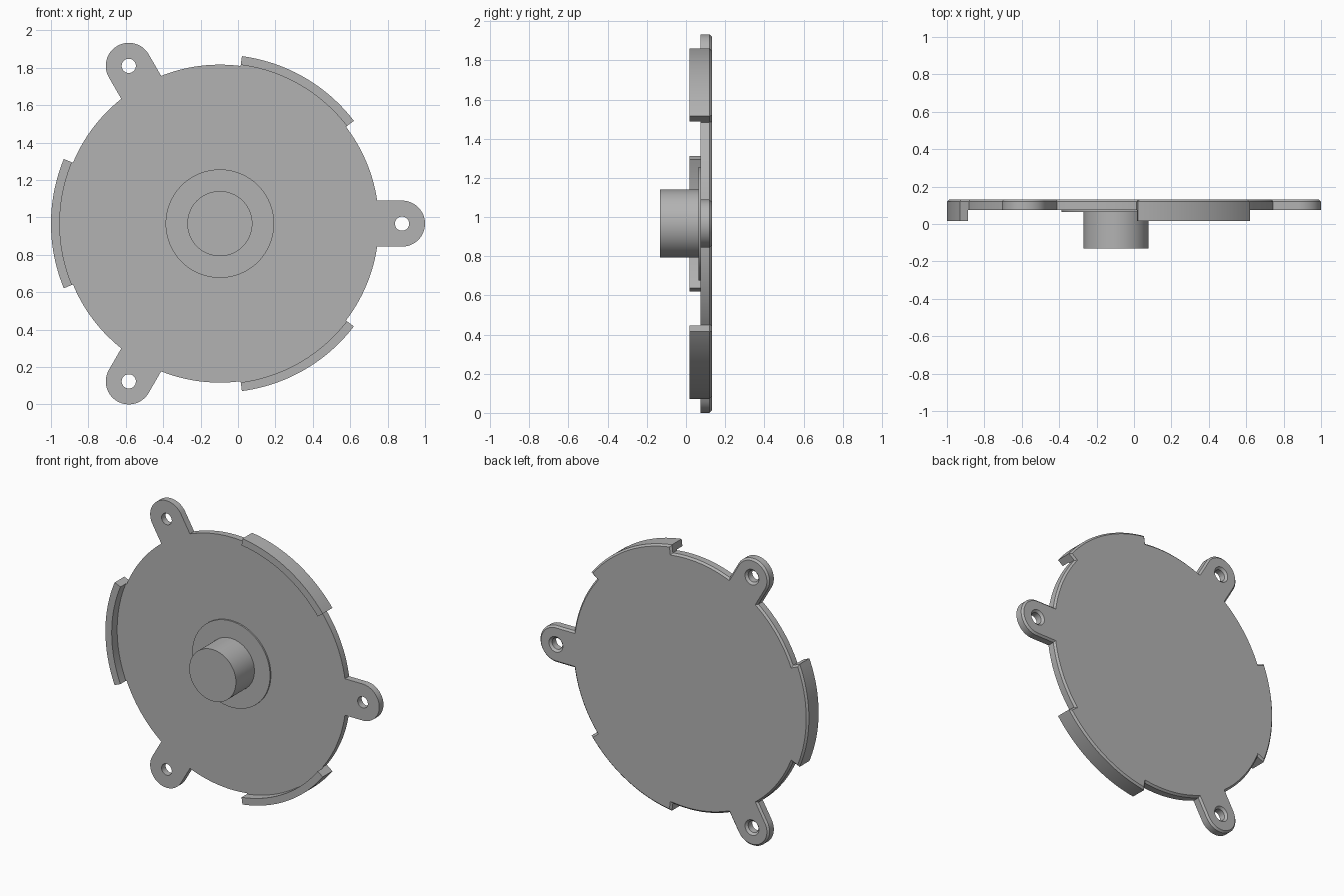
import bpy, bmesh
from math import sin, cos, asin, radians, degrees, pi

cube = bpy.data.objects.get("Cube")
if cube:
    bpy.data.objects.remove(cube)

CX, CZ = -0.097, 0.9665             # disc centre
DISC_R, RIM_R, RIM_IN = 0.85, 0.903, 0.856
EAR_D, EAR_R = 0.974, 0.123         # mounting ears
RIM_HALF = 22.5                     # half angle of each rim segment
BACK, PLATE, RING, RIM, TIP = 0.132, 0.075, 0.065, 0.017, -0.132
CHAMFER = 0.012

grey = bpy.data.materials.new("plain grey")
grey.use_nodes = True
colour = (0.45, 0.45, 0.45, 1)
grey.diffuse_color = colour
grey.node_tree.nodes["Principled BSDF"].inputs["Base Color"].default_value = colour


def arc(r, a, b, n, d=0, turn=0):
    """Arc from a to b degrees, centred at distance d in direction turn."""
    t = radians(turn)
    pts = []
    for i in range(n + 1):
        p = radians(a + (b - a) * i / n + turn)
        pts.append((CX + d * cos(t) + r * cos(p), CZ + d * sin(t) + r * sin(p)))
    return pts


def extrude(name, outline, back, front, chamfer=0):
    """Solid from an x-z outline between two depths, with a chamfered back edge."""
    bm = bmesh.new()
    face = bm.faces.new([bm.verts.new((x, back, z)) for x, z in outline])
    out = bmesh.ops.extrude_face_region(bm, geom=[face], use_keep_orig=True)
    for v in out["geom"]:
        if isinstance(v, bmesh.types.BMVert):
            v.co.y = front
    bmesh.ops.recalc_face_normals(bm, faces=bm.faces)
    if chamfer:
        edges = [e for e in bm.edges if all(abs(v.co.y - back) < 1e-5 for v in e.verts)]
        bmesh.ops.bevel(bm, geom=edges, offset=chamfer, segments=1,
                        affect='EDGES', clamp_overlap=False)
    mesh = bpy.data.meshes.new(name)
    bm.to_mesh(mesh)
    bm.free()
    obj = bpy.data.objects.new(name, mesh)
    bpy.context.collection.objects.link(obj)
    mesh.materials.append(grey)
    return obj


def smooth(obj):
    bpy.ops.object.select_all(action='DESELECT')
    obj.select_set(True)
    bpy.context.view_layer.objects.active = obj
    bpy.ops.object.shade_smooth_by_angle(angle=radians(30))


# Plate outline: ear, disc edge, rim segment, disc edge, three times round
ear_half = degrees(asin(EAR_R / DISC_R))
rim_a, rim_b = 60 - RIM_HALF, 60 + RIM_HALF
outline = []
for turn in (0, 120, 240):
    outline += arc(EAR_R, -90, 90, 32, EAR_D, turn)
    outline += arc(DISC_R, ear_half, rim_a, 14, 0, turn)
    outline += arc(RIM_R, rim_a, rim_b, 24, 0, turn)
    outline += arc(DISC_R, rim_b, 120 - ear_half, 14, 0, turn)
plate = extrude("plate", outline, BACK, PLATE, CHAMFER)

# Screw holes, countersunk from the back
for turn in (0, 120, 240):
    t = radians(turn)
    bm = bmesh.new()
    rings = []
    for r, y in ((0.038, 0.0), (0.038, BACK - 0.014), (0.052, BACK), (0.052, 0.2)):
        pts = arc(r, 0, 360, 40, EAR_D, turn)[:-1]
        rings.append([bm.verts.new((x, y, z)) for x, z in pts])
    bm.faces.new(rings[0])
    bm.faces.new(rings[-1])
    for lo, hi in zip(rings, rings[1:]):
        for i in range(len(lo)):
            bm.faces.new((lo[i - 1], lo[i], hi[i], hi[i - 1]))
    bmesh.ops.recalc_face_normals(bm, faces=bm.faces)
    mesh = bpy.data.meshes.new("hole_cutter")
    bm.to_mesh(mesh)
    bm.free()
    mesh.materials.append(grey)
    cutter = bpy.data.objects.new("hole_cutter", mesh)
    cutter.hide_render = True
    bpy.context.collection.objects.link(cutter)
    bpy.context.view_layer.objects.active = plate
    mod = plate.modifiers.new("hole", 'BOOLEAN')
    mod.operation, mod.solver, mod.object = 'DIFFERENCE', 'EXACT', cutter
    bpy.ops.object.modifier_apply(modifier=mod.name)
    bpy.data.objects.remove(cutter)
smooth(plate)

# Raised rim segments on the front
for name, turn in (("rim_upper", 0), ("rim_side", 120), ("rim_lower", 240)):
    shape = arc(RIM_R, rim_a, rim_b, 24, 0, turn) + arc(RIM_IN, rim_b, rim_a, 24, 0, turn)
    smooth(extrude(name, shape, PLATE, RIM))

# Low ring and central boss
smooth(extrude("hub_ring", arc(0.29, 0, 360, 96)[:-1], PLATE, RING))
smooth(extrude("hub_boss", arc(0.174, 0, 360, 72)[:-1], RING, TIP))
